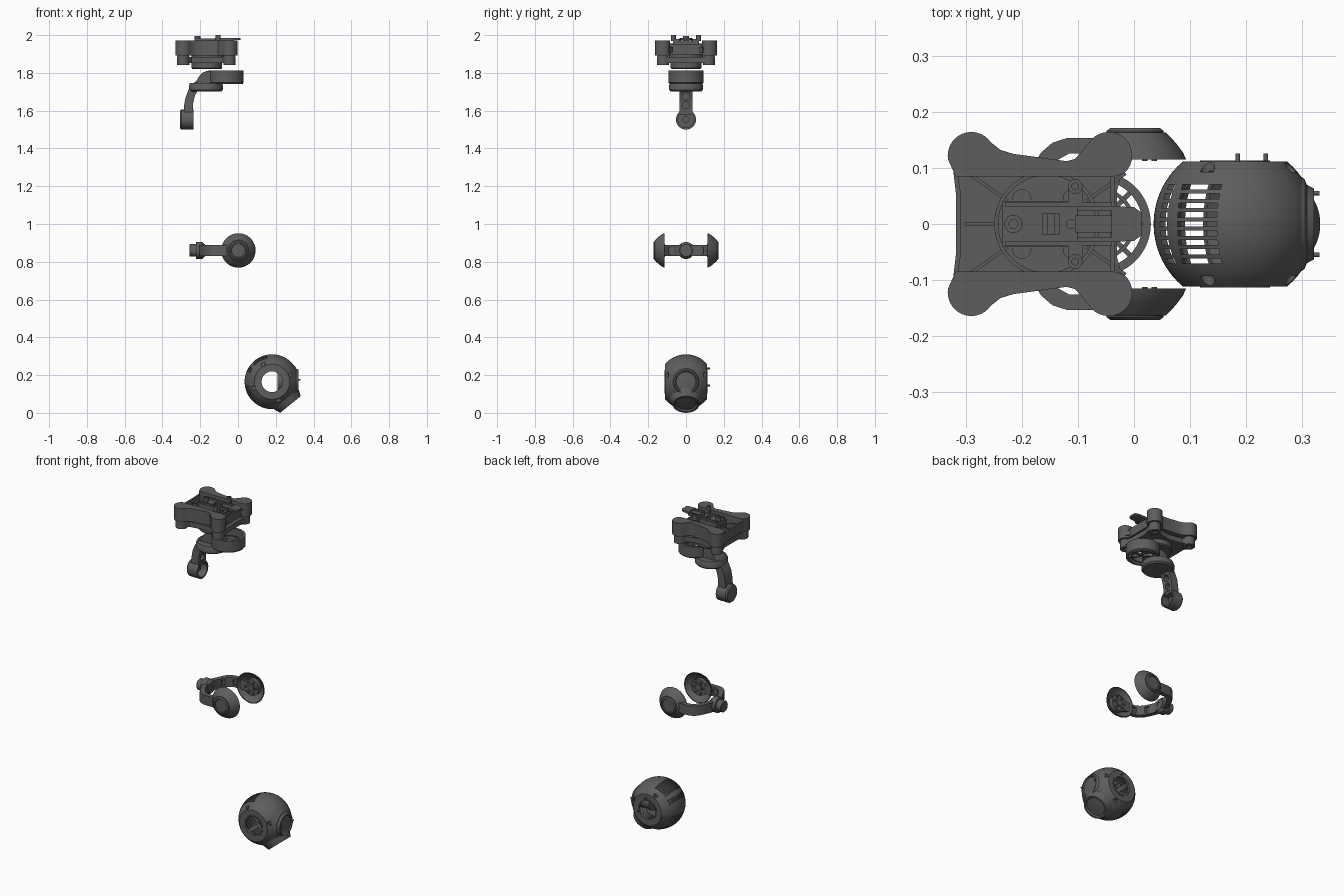
import bpy, bmesh, math
from mathutils import Vector, Matrix

dark = bpy.data.materials.new("dark_grey")
dark.diffuse_color = (0.11, 0.11, 0.11, 1)
X, Y, Z = Vector((1, 0, 0)), Vector((0, 1, 0)), Vector((0, 0, 1))


def finish(name, bm, mat=None):
    bmesh.ops.remove_doubles(bm, verts=bm.verts, dist=1e-5)
    bmesh.ops.recalc_face_normals(bm, faces=bm.faces)
    me = bpy.data.meshes.new(name)
    bm.to_mesh(me)
    bm.free()
    if mat:
        me.transform(mat)
    me.materials.append(dark)
    ob = bpy.data.objects.new(name, me)
    bpy.context.collection.objects.link(ob)
    return ob


def lathe(name, prof, loc, axis=Z, segs=64, closed=False):
    """Revolve (radius, height) points about an axis through loc."""
    bm = bmesh.new()
    vs = [bm.verts.new((r, 0, h)) for r, h in prof]
    es = [bm.edges.new(p) for p in zip(vs, vs[1:] + vs[:1])][:None if closed else -1]
    bmesh.ops.spin(bm, geom=vs + es, axis=Z, cent=(0, 0, 0), steps=segs, angle=2 * math.pi)
    rot = Vector(axis).to_track_quat('Z', 'Y').to_matrix().to_4x4()
    return finish(name, bm, Matrix.Translation(loc) @ rot)


def cyl(name, r, lo, hi, loc, axis=Z, segs=48):
    return lathe(name, [(0, lo), (r, lo), (r, hi), (0, hi)], loc, axis, segs)


def box(name, center, size, rot=None):
    bm = bmesh.new()
    bmesh.ops.create_cube(bm, size=1)
    m = Matrix.Translation(center) @ (rot or Matrix()) @ Matrix.Diagonal((*size, 1))
    return finish(name, bm, m)


def prism(name, pts, lo, hi, plane='xy'):
    """Extrude a 2D outline between lo and hi."""
    put = (lambda p, h: (p[0], p[1], h)) if plane == 'xy' else (lambda p, h: (p[0], h, p[1]))
    bm = bmesh.new()
    a, b = ([bm.verts.new(put(p, h)) for p in pts] for h in (lo, hi))
    bm.faces.new(a)
    bm.faces.new(b)
    for i in range(len(pts)):
        j = (i + 1) % len(pts)
        bm.faces.new((a[i], a[j], b[j], b[i]))
    return finish(name, bm)


def arc(cx, cy, r, a0, a1, n=16):
    return [(cx + r * math.cos(math.radians(a0 + (a1 - a0) * i / n)),
             cy + r * math.sin(math.radians(a0 + (a1 - a0) * i / n))) for i in range(n + 1)]


def cut(ob, cutters):
    bpy.context.view_layer.objects.active = ob
    for c in cutters:
        c.hide_render = True
        m = ob.modifiers.new("cut", 'BOOLEAN')
        m.operation, m.solver, m.object = 'DIFFERENCE', 'EXACT', c
        bpy.ops.object.modifier_apply(modifier=m.name)
        bpy.data.objects.remove(c)


# ---- Damper mount: side rails, floor, end bar
rail = ([(-0.318, 0.085)] + arc(-0.29, 0.122, 0.042, 190, 35) +
        [(-0.238, 0.132), (-0.215, 0.125), (-0.12, 0.112), (-0.105, 0.116)] +
        arc(-0.045, 0.122, 0.042, 150, -50) + [(-0.035, 0.085)])
for s in (1, -1):
    side = "left" if s > 0 else "right"
    prism(f"rail_{side}", [(x, y * s) for x, y in rail], 1.893, 1.972)
    for x in (-0.29, -0.045):
        cyl(f"damper_{side}", 0.03, 1.875, 1.9, (x, s * 0.122, 0))
        lathe(f"foot_{side}", [(0.014, 1.843), (0.032, 1.843), (0.032, 1.888), (0.014, 1.888)],
              (x, s * 0.122, 0), closed=True)
prism("mount_floor", [(-0.315, -0.09), (-0.035, -0.09), (-0.035, 0.09), (-0.315, 0.09)], 1.897, 1.912)
prism("end_bar", [(-0.326, -0.13), (-0.317, -0.05), (-0.317, 0.05), (-0.326, 0.13),
                  (-0.32, 0.13), (-0.308, 0.05), (-0.308, -0.05), (-0.32, -0.13)], 1.897, 1.955)
box("front_bar", (-0.039, 0, 1.925), (0.008, 0.18, 0.05))

# ---- Lower dogbone plate and yaw motor base
q = arc(-0.045, 0.122, 0.031, -30, 165) + [(-0.09, 0.115), (-0.165, 0.1), (-0.245, 0.115)] \
    + arc(-0.29, 0.122, 0.031, 15, 215)
plate = q + [(-0.3, 0.06)] + [(-0.3, -0.06)] + [(x, -y) for x, y in reversed(q)] + [(-0.03, -0.06), (-0.03, 0.06)]
prism("lower_plate", plate, 1.852, 1.883)
lathe("yaw_motor", [(0, 1.82), (0.076, 1.82), (0.081, 1.826), (0.081, 1.86), (0, 1.86)], (-0.165, 0, 0))
cyl("center_boss", 0.09, 1.86, 1.9, (-0.155, 0, 0))
lathe("center_ring", [(0.087, 1.905), (0.094, 1.905), (0.094, 1.95), (0.087, 1.95)], (-0.155, 0, 0), closed=True)

# ---- Ribs on the floor
for a in (35, 145, 180, 215, 325):
    d = 0.135 if a != 180 else 0.123
    c, s_ = math.cos(math.radians(a)), math.sin(math.radians(a))
    ln = 0.085 if a != 180 else 0.06
    box("floor_rib", (-0.155 + d * c * 0.95, d * s_ * 0.85, 1.922), (ln, 0.006, 0.03),
        Matrix.Rotation(math.radians(a), 4, 'Z'))
for x in (-0.2, -0.11):
    for s in (1, -1):
        cyl("screw_post", 0.017, 1.905, 1.945, (x, s * 0.045, 0), segs=24)

# ---- Quick release plate, screws and lever
cut(box("release_plate", (-0.167, 0, 1.955), (0.135, 0.082, 0.032)),
    [box("c", (-0.148, 0, 1.955), (0.03, 0.035, 0.1))])
box("release_hub", (-0.148, 0, 1.95), (0.012, 0.04, 0.03))
for s in (1, -1):
    box("release_rail", (-0.135, s * 0.034, 1.974), (0.19, 0.008, 0.014))
    box("release_wing", (-0.105, s * 0.05, 1.965), (0.026, 0.04, 0.03))
    lathe("wing_screw", [(0, 1.97), (0.013, 1.97), (0.013, 2.0), (0.006, 2.0), (0.006, 1.992), (0, 1.992)],
          (-0.105, s * 0.067, 0), segs=24)
    box("lever_fork", (-0.062, s * 0.027, 1.979), (0.08, 0.008, 0.013))
lathe("release_pin", [(0, 1.95), (0.016, 1.95), (0.016, 1.995), (0.008, 1.995), (0.008, 1.988), (0, 1.988)],
      (-0.215, 0, 0), segs=32)
cyl("front_screw", 0.009, 1.95, 1.985, (-0.112, 0, 0), segs=24)
box("lever_arm", (-0.07, 0, 1.974), (0.07, 0.03, 0.01))
prism("lever_tab", [(-0.04, -0.032), (0, -0.03), (0.014, -0.02), (0.014, 0.02), (0, 0.03), (-0.04, 0.032)], 1.975, 1.986)

# ---- Yaw housing ring and arm
hub = (-0.063, 0, 0)
lathe("yaw_ring", [(0.078, 1.748), (0.088, 1.742), (0.093, 1.748), (0.093, 1.812), (0.078, 1.812)], hub, closed=True)
lathe("yaw_ring_inner", [(0.058, 1.75), (0.065, 1.75), (0.065, 1.775), (0.058, 1.775)], hub, closed=True)
for a in range(0, 180, 45):
    if a != 90:
        box("ring_spoke", (hub[0], 0, 1.757), (0.165, 0.009, 0.014), Matrix.Rotation(math.radians(a), 4, 'Z'))
prism("yaw_bridge", [(-0.13, 1.812), (-0.165, 1.81), (-0.19, 1.8), (-0.207, 1.78), (-0.222, 1.755), (-0.245, 1.74),
                     (-0.14, 1.735), (-0.13, 1.75)], -0.042, 0.042, 'xz')
lathe("yaw_cap", [(0, 1.702), (0.082, 1.702), (0.09, 1.71), (0.09, 1.732), (0.084, 1.746), (0, 1.746)], (-0.17, 0, 0))
arm = prism("roll_arm", [(-0.215, 1.74), (-0.238, 1.738), (-0.262, 1.71), (-0.278, 1.67), (-0.285, 1.63), (-0.288, 1.58),
                         (-0.24, 1.58), (-0.237, 1.64), (-0.228, 1.68), (-0.21, 1.71)], -0.035, 0.035, 'xz')
cut(arm, [cyl("c", 0.018, -0.255, -0.15, (0, 0, z), X, 24) for z in (1.675, 1.628)])
lathe("roll_cup", [(0, -0.308), (0.047, -0.308), (0.053, -0.3), (0.053, -0.235), (0.043, -0.235), (0.043, -0.285),
                   (0.018, -0.285), (0.018, -0.26), (0, -0.26)], (0, 0, 1.553), X)

# ---- Fork with tilt motor caps
half = [(-0.205, 0.05), (-0.178, 0.108), (-0.165, 0.128), (-0.145, 0.145), (-0.12, 0.153), (0.0, 0.153)]
inner = [(0.0, 0.126), (-0.115, 0.126), (-0.138, 0.113), (-0.155, 0.09), (-0.178, 0.045)]
fork = half + inner
fork = fork + [(x, -y) for x, y in reversed(fork)]
fork_ob = prism("tilt_fork", fork, 0.83, 0.888)
cut(fork_ob, [box("c", (-0.158, s * 0.078, 0.859), (0.022, 0.03, 0.034)) for s in (1, -1)] +
    [box("c", (-0.105, s * 0.125, 0.859), (0.03, 0.02, 0.034)) for s in (1, -1)])
lathe("roll_motor", [(0, -0.257), (0.03, -0.257), (0.033, -0.253), (0.033, -0.222), (0.045, -0.222), (0.045, -0.19),
                     (0.032, -0.175), (0.014, -0.175), (0.014, -0.182), (0, -0.182)], (0, 0, 0.86), X)
for s in (1, -1):
    lathe("tilt_cap", [(0, 0.166), (0.036, 0.166), (0.038, 0.171), (0.044, 0.171), (0.051, 0.166), (0.051, 0.163),
                       (0.055, 0.163), (0.073, 0.144), (0.085, 0.128), (0.091, 0.115), (0.086, 0.115), (0.07, 0.138),
                       (0.048, 0.15), (0.048, 0.125), (0.02, 0.125), (0.02, 0.118), (0, 0.118)], (0.002, 0, 0.86), Y * s)
    for i in range(6):
        a = math.radians(60 * i)
        cyl("cap_screw", 0.005, 0.112, 0.128, (0.002 + 0.034 * math.cos(a), 0, 0.86 + 0.034 * math.sin(a)), Y * s, 12)

# ---- Camera ball: hollow flat-sided shell with round side openings
C = Vector((0.18, 0, 0.165))


def ball_arc(R, h, n=24):
    return [(math.sqrt(R * R - y * y), y) for y in (-h + 2 * h * i / n for i in range(n + 1))]


prof = [(0.055, -0.111)] + ball_arc(0.145, 0.111) + [(0.055, 0.111), (0.055, 0.1)] \
    + ball_arc(0.134, 0.1)[::-1] + [(0.055, -0.1)]
shell = lathe("camera_shell", prof, C, Y, 80, closed=True)
front, low = X, Vector((math.cos(math.radians(51)), 0, -math.sin(math.radians(51))))
cutters = [cyl("c", 0.06, 0.09, 0.2, C, d) for d in (front, low)]
for ang, ln in ((119, 0.08), (152, 0.026), (205, 0.07), (238, 0.045)):   # vent slots
    a = math.radians(ang)
    for i in range(9):
        p = C + Vector((0.128 * math.cos(a), (i - 4) * 0.0165, 0.128 * math.sin(a)))
        cutters.append(box("c", p, (0.06, 0.0095, ln), Matrix.Rotation(-a, 4, 'Y')))
for ang in (20, 117, 200, 290):                                          # screw recesses
    a = math.radians(ang)
    for s in (1, -1):
        cutters.append(cyl("c", 0.013, 0.093, 0.13, C + Vector((0.108 * math.cos(a), 0, 0.108 * math.sin(a))), Y * s, 20))
cut(shell, cutters)
for s in (1, -1):
    lathe("side_rim", [(0.055, 0.1), (0.062, 0.1), (0.062, 0.1135), (0.055, 0.1135)], C, Y * s, closed=True)

# ---- Lens faces, inner sensor body and pins
lathe("front_lens", [(0, 0.03), (0.05, 0.03), (0.05, 0.1), (0.088, 0.112), (0.08, 0.124), (0.07, 0.128), (0.063, 0.141),
                     (0.056, 0.141), (0.052, 0.134), (0.03, 0.137), (0, 0.138)], C, front)
lathe("lower_lens", [(0, 0.06), (0.05, 0.06), (0.05, 0.09), (0.088, 0.108), (0.078, 0.135), (0.07, 0.155),
                     (0.06, 0.155), (0.054, 0.147), (0.03, 0.149), (0, 0.15)], C, low)
for s in (1, -1):
    cyl("lens_pin", 0.004, 0.3, 0.331, (0, s * 0.055, 0.175), X, 12)
for x, z in ((0.185, 0.235), (0.235, 0.145)):
    cyl("side_pin", 0.004, 0.1, 0.126, (x, 0, z), Y, 12)

# ---- Smooth shading with crisp edges
for ob in bpy.context.scene.objects:
    ob.select_set(True)
    bpy.context.view_layer.objects.active = ob
bpy.ops.object.shade_smooth_by_angle(angle=math.radians(32))
